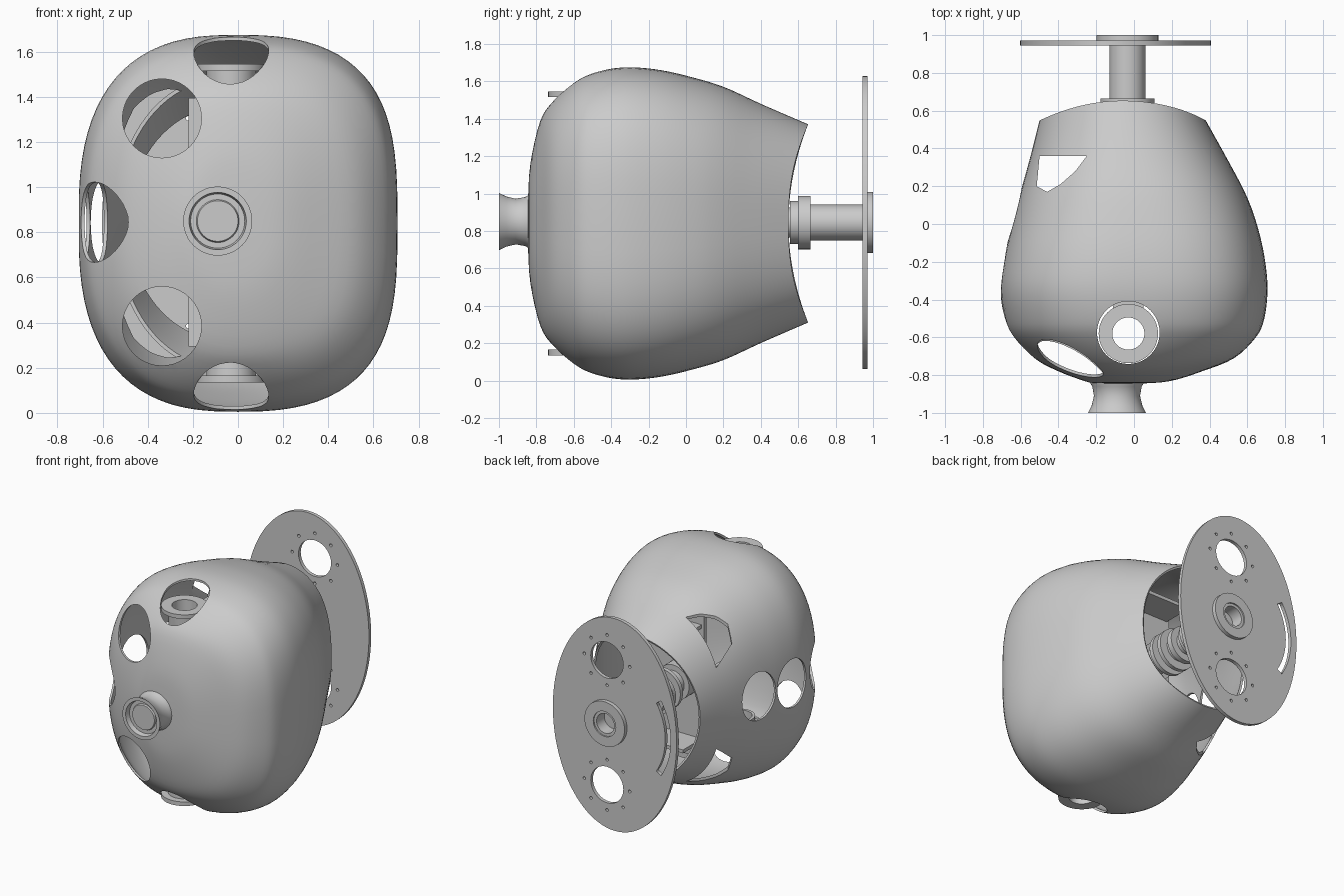
import bpy, bmesh, math
from mathutils import Vector, Matrix

if "Cube" in bpy.data.objects:
    bpy.data.objects.remove(bpy.data.objects["Cube"])

CZ = 0.845          # height of the main axis
HUB_X = -0.035


def make(name, bm, angle=35):
    bmesh.ops.recalc_face_normals(bm, faces=bm.faces)
    me = bpy.data.meshes.new(name)
    bm.to_mesh(me)
    bm.free()
    ob = bpy.data.objects.new(name, me)
    bpy.context.collection.objects.link(ob)
    if angle:
        smooth(ob, angle)
    return ob


def smooth(ob, angle=35):
    bpy.ops.object.select_all(action='DESELECT')
    ob.select_set(True)
    bpy.context.view_layer.objects.active = ob
    bpy.ops.object.shade_smooth_by_angle(angle=math.radians(angle))


def lathe(name, profile, centre, axis='Y', segs=48, closed=False):
    """Revolve (position, radius) pairs round the Y or Z axis."""
    bm = bmesh.new()
    rings = []
    for p, r in profile:
        n = 1 if r == 0 else segs
        ring = []
        for i in range(n):
            a = 2 * math.pi * i / segs
            u, v = r * math.cos(a), r * math.sin(a)
            co = (centre[0] + u, p, centre[1] + v) if axis == 'Y' else (centre[0] + u, centre[1] + v, p)
            ring.append(bm.verts.new(co))
        rings.append(ring)
    pairs = list(zip(rings, rings[1:])) + ([(rings[-1], rings[0])] if closed else [])
    for a, b in pairs:
        for i in range(segs):
            j = (i + 1) % segs
            vs = [a[i % len(a)], a[j % len(a)], b[j % len(b)], b[i % len(b)]]
            bm.faces.new(list(dict.fromkeys(vs)))
    return make(name, bm)


def box(name, centre, size):
    bm = bmesh.new()
    bmesh.ops.create_cube(bm, size=1, matrix=Matrix.Translation(centre) @ Matrix.Diagonal((*size, 1)))
    return make(name, bm, 0)


def prism(name, pts, direction):
    """Closed prism from an outline, swept along a vector."""
    bm = bmesh.new()
    f = bm.faces.new([bm.verts.new(p) for p in pts])
    ext = bmesh.ops.extrude_face_region(bm, geom=[f], use_keep_orig=True)
    for v in ext['geom']:
        if isinstance(v, bmesh.types.BMVert):
            v.co += Vector(direction)
    return make(name, bm, 0)


def oval(cx, cy, rx, ry, n=40):
    return [(cx + rx * math.cos(2 * math.pi * i / n), cy + ry * math.sin(2 * math.pi * i / n)) for i in range(n)]


# Shell: rows of y, left x, right x, half height, corner exponent
ROWS = [(-.845, -.20, .03, .12, 2), (-.832, -.26, .19, .32, 2.1), (-.78, -.40, .36, .545, 2.2),
        (-.71, -.53, .53, .655, 2.4), (-.6, -.64, .645, .755, 2.55), (-.5, -.685, .69, .805, 2.6),
        (-.34, -.707, .707, .834, 2.65), (-.17, -.685, .69, .825, 2.6), (0, -.645, .65, .79, 2.5),
        (.18, -.6, .585, .735, 2.35), (.38, -.55, .49, .635, 2.15), (.6, -.5, .38, .53, 2)]


def spline(k, t):
    p = [Vector(ROWS[min(max(k + d, 0), len(ROWS) - 1)]) for d in (-1, 0, 1, 2)]
    return 0.5 * (2 * p[1] + (p[2] - p[0]) * t + (2 * p[0] - 5 * p[1] + 4 * p[2] - p[3]) * t * t
                  + (3 * p[1] - p[0] - 3 * p[2] + p[3]) * t ** 3)


sections = [spline(k, s / 4) for k in range(len(ROWS) - 1) for s in range(4)] + [Vector(ROWS[-1])]
bm = bmesh.new()
N = 80
prev = None
for y, xl, xr, h, ex in sections:
    ring = []
    for i in range(N):
        a = 2 * math.pi * i / N
        c, s = math.cos(a), math.sin(a)
        n = ex + max(0, c) * 0.35          # right side is squarer
        cx, w = (xl + xr) / 2, (xr - xl) / 2
        dy = max(0, (y - .1) / .5) * (.105 * s * s - .052)   # saddle-shaped rear rim
        ring.append(bm.verts.new((cx + w * math.copysign(abs(c) ** (2 / n), c), y + dy,
                                  CZ - .005 + h * math.copysign(abs(s) ** (2 / n), s))))
    if prev:
        for i in range(N):
            j = (i + 1) % N
            bm.faces.new((prev[i], prev[j], ring[j], ring[i]))
    prev = ring
shell = make("shell", bm, 0)
sol = shell.modifiers.new("thickness", 'SOLIDIFY')
sol.thickness, sol.offset = .015, -1

# Openings in the shell
cutters = [prism("front_cutter", [(x, -1.1, z) for x, z in oval(-.337, cz, .175, .175)], (0, .75, 0))
           for cz in (1.305, .385)]
cutters += [prism("side_cutter", [(-1, y, z) for y, z in oval(cy, CZ, .143, .178)], (.65, 0, 0))
            for cy in (.05, -.25, -.595)]
cutters.append(prism("vertical_cutter", [(x, y, -.2) for x, y in oval(-.03, -.575, .166, .166)], (0, 0, 2.2)))
cutters.append(prism("rear_cutter", [(x, y, -.2) for x, y in
               [(-.5, .36), (-.25, .36), (-.31, .28), (-.39, .21), (-.46, .17), (-.515, .2)]], (0, 0, 2.2)))
for c in cutters:
    m = shell.modifiers.new("cut", 'BOOLEAN')
    m.operation, m.solver, m.object = 'DIFFERENCE', 'EXACT', c
bpy.ops.object.select_all(action='DESELECT')
shell.select_set(True)
bpy.context.view_layer.objects.active = shell
bpy.ops.object.convert(target='MESH')
for c in cutters:
    bpy.data.objects.remove(c)
smooth(shell, 30)

# Flared front nozzle
lathe("front_nozzle", [(-.80, .15), (-.835, .146), (-.86, .131), (-.91, .122), (-.96, .134), (-1, .153),
                       (-1, .127), (-.965, .12), (-.965, .095), (-.975, .09), (-.975, 0)], (-.09, .85))

# Upper and lower flanged sockets
for name, sgn in (("upper_socket", 1), ("lower_socket", -1)):
    prof = [(.535, .105), (.675, .11), (.675, .157), (.705, .157), (.705, .085), (.535, .085)]
    lathe(name, [(CZ - .005 + sgn * p, r) for p, r in prof], (-.03, -.58), 'Z', closed=True)

# Rear shaft with flanges and recessed end
lathe("rear_shaft", [(.555, 0), (.555, .115), (.6, .115), (.6, .143), (.665, .143), (.665, .095),
                     (.945, .095), (.945, .164), (1, .164), (1, .092), (.99, .092), (.99, .072),
                     (.9, .072), (.9, 0)], (HUB_X, CZ))

# Ribbed drive inside the shell
lathe("inner_drive", [(.1, 0), (.1, .13), (.2, .13), (.2, .09), (.3, .09), (.3, .15), (.33, .15), (.33, .09),
                      (.38, .09), (.38, .15), (.41, .15), (.41, .09), (.46, .09), (.46, .13), (.5, .13),
                      (.5, .08), (.56, .08)], (HUB_X, CZ))

# Inner frame
box("frame_bulkhead", (.02, .09, CZ), (.48, .025, 1.1))
for sx in (-.21, .25):
    box("frame_rail", (sx, -.15, CZ), (.025, .5, .16))
for s in (1, -1):
    box("frame_shelf", (.02, .2, CZ + s * .42), (.44, .24, .025))
    box("socket_arm", (-.03, -.19, CZ + s * .57), (.16, .56, .05))

# Elliptical rear plate: filled curve, inner outlines become holes
cu = bpy.data.curves.new("rear_plate", 'CURVE')
cu.dimensions, cu.fill_mode, cu.extrude = '2D', 'BOTH', .013


def outline(pts):
    sp = cu.splines.new('POLY')
    sp.points.add(len(pts) - 1)
    for p, (x, y) in zip(sp.points, pts):
        p.co = (x, y, 0, 1)
    sp.use_cyclic_u = True


outline(oval(-.098, 0, .505, .783, 96))
outline(oval(HUB_X, 0, .08, .08))
for s in (1, -1):
    outline(oval(HUB_X, s * .46, .133, .133))
    for bx, by in oval(HUB_X, s * .46, .185, .185, 8):
        outline(oval(bx, by, .011, .011, 10))
arc = [math.radians(180 - 32 + 64 * i / 16) for i in range(17)]
slot = [(r * math.cos(a), r * math.sin(a)) for r, seq in ((.52, arc), (.475, arc[::-1])) for a in seq]
outline([(HUB_X + x, y) for x, y in slot])
plate = bpy.data.objects.new("rear_plate", cu)
bpy.context.collection.objects.link(plate)
plate.rotation_euler = (math.pi / 2, 0, 0)
plate.location = (0, .958, CZ)
bpy.ops.object.select_all(action='DESELECT')
plate.select_set(True)
bpy.context.view_layer.objects.active = plate
bpy.ops.object.convert(target='MESH')
